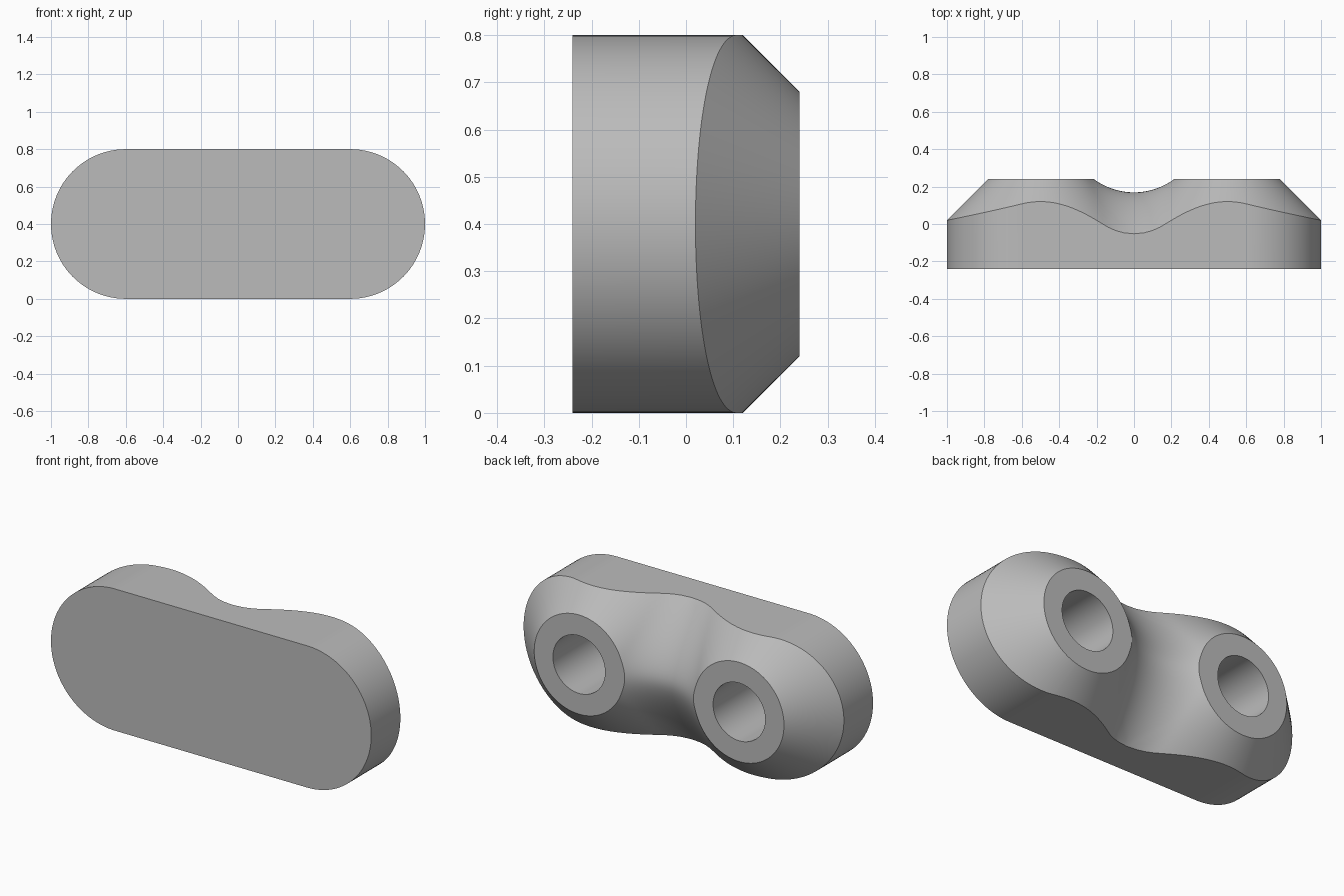
import bpy
import bmesh
from math import cos, sin, atan2, pi, sqrt, radians
from mathutils import Matrix

cube = bpy.data.objects.get("Cube")
if cube:
    bpy.data.objects.remove(cube, do_unlink=True)

# Main dimensions
FRONT, BACK = -0.24, 0.24
END_R, END_X = 0.4, 0.6             # rounded ends of the plate
BOSS_X, HOLE_R = 0.5, 0.163
HOLE_FLOOR = -0.14
CONE_TOP = 0.52                     # height of the 45 degree cone apex
FILLET = 0.36                       # radius of the blend between bosses
STEPS = 14

grey = bpy.data.materials.new("plain_grey")
grey.use_nodes = True
grey.diffuse_color = (0.5, 0.5, 0.5, 1)
grey.node_tree.nodes["Principled BSDF"].inputs["Base Color"].default_value = (0.5, 0.5, 0.5, 1)


def height(x, z):
    """Sloped back surface: a cone round the boss, blended by a rolling ball at x = 0."""
    cone = CONE_TOP - sqrt((x - BOSS_X) ** 2 + z * z)
    if x >= FILLET:
        return cone

    def ball(t):
        centre = CONE_TOP + FILLET * sqrt(2) - sqrt(BOSS_X ** 2 + t * t)
        return centre - sqrt(max(0, FILLET ** 2 - x * x - (z - t) ** 2))

    reach = sqrt(FILLET ** 2 - x * x)
    lo, hi = z - reach, z + reach
    for _ in range(50):
        a, b = lo + (hi - lo) / 3, hi - (hi - lo) / 3
        if ball(a) < ball(b):
            hi = b
        else:
            lo = a
    contact = BOSS_X * FILLET / sqrt(2) / sqrt(BOSS_X ** 2 + lo * lo)
    return ball(lo) if x < contact else cone


def outline(c, s):
    """Distance from the boss axis to the outline of the half plate."""
    k = min(BOSS_X / -c if c < -1e-6 else 9, END_R / abs(s) if abs(s) > 1e-6 else 9)
    if BOSS_X + k * c > END_X:
        d = END_X - BOSS_X
        k = d * c + sqrt((d * c) ** 2 + END_R ** 2 - d * d)
    return k


def rim(c, s, far):
    """Distance at which the slope meets the flat boss face."""
    lo, hi = 0.2, far
    for _ in range(40):
        mid = (lo + hi) / 2
        if height(BOSS_X + mid * c, mid * s) > BACK:
            lo = mid
        else:
            hi = mid
    return lo


# Rays round the boss, with extra ones through the outline corners
angles = [2 * pi * i / 120 for i in range(120)]
for side in (1, -1):
    for corner in (-BOSS_X, END_X - BOSS_X):
        exact = atan2(side * END_R, corner) % (2 * pi)
        angles = [a for a in angles if abs(a - exact) > 0.015] + [exact]
angles.sort()

# Half body: hole, boss face, slope and side wall
bm = bmesh.new()
rows, seam = [], []
for a in angles:
    c, s = cos(a), sin(a)
    far = outline(c, s)
    near = rim(c, s, far)
    profile = [(HOLE_R, HOLE_FLOOR), (HOLE_R, BACK), (near, BACK)]
    for i in range(1, STEPS + 1):
        r = near + (far - near) * i / STEPS
        profile.append((r, height(max(0, BOSS_X + r * c), r * s)))
    profile.append((far, FRONT))
    rows.append([bm.verts.new((BOSS_X + r * c, y, END_R + r * s)) for r, y in profile])
    seam.append(BOSS_X + far * c < 1e-5)

for i, row in enumerate(rows):
    j = (i + 1) % len(rows)
    for k in range(len(row) - 1):
        if k == len(row) - 2 and seam[i] and seam[j]:
            continue                # the middle plane stays open
        bm.faces.new((row[k], row[k + 1], rows[j][k + 1], rows[j][k]))
bm.faces.new([row[0] for row in rows])
bm.faces.new([row[-1] for row in rows])

# Mirror to the other half and join the flat front
bmesh.ops.mirror(bm, geom=bm.verts[:] + bm.edges[:] + bm.faces[:],
                 matrix=Matrix.Identity(4), merge_dist=1e-4, axis='X')
bmesh.ops.remove_doubles(bm, verts=bm.verts[:], dist=1e-5)
front = [f for f in bm.faces if all(v.co.y < FRONT + 1e-4 for v in f.verts)]
bmesh.ops.dissolve_faces(bm, faces=front, use_verts=True)
bmesh.ops.recalc_face_normals(bm, faces=bm.faces[:])

mesh = bpy.data.meshes.new("double_boss_plate")
bm.to_mesh(mesh)
bm.free()
mesh.materials.append(grey)
plate = bpy.data.objects.new("double_boss_plate", mesh)
bpy.context.collection.objects.link(plate)
bpy.ops.object.select_all(action='DESELECT')
plate.select_set(True)
bpy.context.view_layer.objects.active = plate
bpy.ops.object.shade_smooth_by_angle(angle=radians(25))
